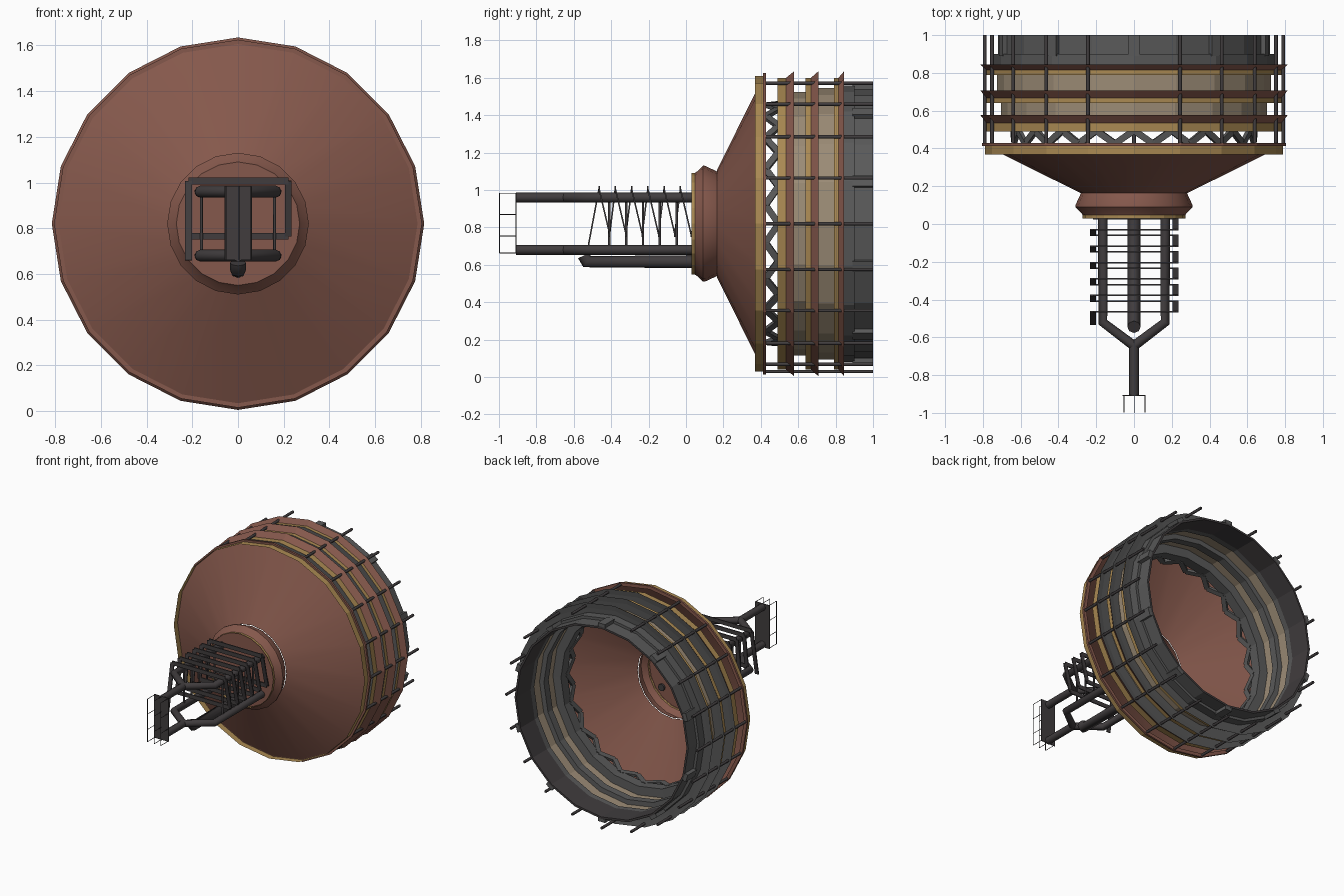
import bpy, bmesh, math
from mathutils import Vector

if "Cube" in bpy.data.objects:
    bpy.data.objects.remove(bpy.data.objects["Cube"])

CZ = 0.82      # height of the main axis (runs along y)
N = 20         # sides of the round parts


def mat(name, rgb):
    m = bpy.data.materials.new(name)
    m.diffuse_color = (*rgb, 1)
    m.use_nodes = True
    m.node_tree.nodes["Principled BSDF"].inputs["Base Color"].default_value = m.diffuse_color
    return m


BROWN = mat("rust brown", (0.235, 0.098, 0.072))
DARK = mat("dark iron", (0.052, 0.046, 0.048))
GREY = mat("steel grey", (0.10, 0.10, 0.10))
GOLD = mat("brass", (0.40, 0.25, 0.085))
BEIGE = mat("beige lining", (0.33, 0.26, 0.18))


def finish(name, bm, mats, smooth=False):
    bmesh.ops.recalc_face_normals(bm, faces=bm.faces)
    me = bpy.data.meshes.new(name)
    bm.to_mesh(me)
    bm.free()
    for m in mats:
        me.materials.append(m)
    ob = bpy.data.objects.new(name, me)
    bpy.context.collection.objects.link(ob)
    if smooth:
        bpy.context.view_layer.objects.active = ob
        ob.select_set(True)
        bpy.ops.object.shade_smooth_by_angle(angle=math.radians(25))
        ob.select_set(False)
    return ob


def polar(r, a, y):
    return Vector((r * math.sin(a), y, CZ + r * math.cos(a)))


def lathe(name, profile, mats, closed=False, smooth=False):
    """Spin (radius, y) points round the axis; one material per profile segment."""
    bm = bmesh.new()
    slots = list(dict.fromkeys(mats))
    rings = [[bm.verts.new(polar(r, 2 * math.pi * i / N, y)) for i in range(N)]
             for r, y in profile]
    for s in range(len(rings) if closed else len(rings) - 1):
        a, b = rings[s], rings[(s + 1) % len(rings)]
        for i in range(N):
            f = bm.faces.new((a[i], a[(i + 1) % N], b[(i + 1) % N], b[i]))
            f.material_index = slots.index(mats[s % len(mats)])
    return finish(name, bm, slots, smooth)


def tubes(name, paths, radius, m, res=2):
    cu = bpy.data.curves.new(name, 'CURVE')
    cu.dimensions = '3D'
    cu.bevel_depth, cu.bevel_resolution, cu.use_fill_caps = radius, res, True
    for path in paths:
        sp = cu.splines.new('POLY')
        sp.points.add(len(path) - 1)
        for p, co in zip(sp.points, path):
            p.co = (*co, 1)
    cu.materials.append(m)
    ob = bpy.data.objects.new(name, cu)
    bpy.context.collection.objects.link(ob)


def bar(bm, p, q, w, t, side):
    """Rectangular bar from p to q; 'side' is the approximate thickness direction."""
    p, q = Vector(p), Vector(q)
    d = (q - p).normalized()
    u = d.cross(Vector(side)).normalized()
    v = u.cross(d)
    ring = [(-1, -1), (1, -1), (1, 1), (-1, 1)]
    a, b = [[bm.verts.new(c + u * (i * w / 2) + v * (j * t / 2)) for i, j in ring] for c in (p, q)]
    bm.faces.new(a)
    bm.faces.new(b)
    for i in range(4):
        bm.faces.new((a[i], a[(i + 1) % 4], b[(i + 1) % 4], b[i]))


# --- funnel and hub ---
lathe("funnel", [(0.285, 0.165), (0.80, 0.42)], [BROWN], smooth=True)
lathe("hub", [(0.001, 0.045), (0.27, 0.045), (0.28, 0.06), (0.31, 0.09), (0.31, 0.10), (0.28, 0.165)],
      [BROWN], smooth=True)
lathe("hub_band", [(0.272, 0.03), (0.272, 0.062)], [GOLD])
lathe("funnel_band", [(0.79, 0.368), (0.79, 0.413)], [GOLD])
lathe("funnel_rim", [(0.78, 0.413), (0.805, 0.413), (0.805, 0.428), (0.78, 0.428)], [BROWN], closed=True)

# --- three hoops: grey core, brass band, slanted brown flange ---
for k, (y0, y1, y2, inner) in enumerate([(0.49, 0.535, 0.578, 0.64), (0.64, 0.668, 0.708, 0.69),
                                         (0.79, 0.815, 0.845, 0.705)]):
    lathe(f"hoop_{k + 1}", [(inner, y0), (0.78, y0), (0.78, y1), (0.815, y2), (0.775, y2 - 0.006), (inner, y2 - 0.012)],
          [GREY, GOLD, BROWN, GREY, GREY, GREY], closed=True)

# --- beige lining between the hoops, grey tail shell ---
lathe("lining_front", [(0.705, 0.56), (0.705, 0.645)], [BEIGE])
lathe("lining_rear", [(0.725, 0.69), (0.725, 0.795)], [BEIGE])
lathe("tail_shell", [(0.74, 0.83), (0.74, 0.90), (0.72, 0.90), (0.72, 1.0), (0.705, 1.0), (0.705, 0.83)],
      [GREY, GREY, GREY, DARK, DARK, DARK], closed=True)

# raised posts on the tail shell and zigzag lattice behind the funnel
bm = bmesh.new()
lat = bmesh.new()
for i in range(N):
    a = 2 * math.pi * i / N
    h = math.pi / N
    if i % 2 == 0:
        bar(bm, polar(0.73, a, 0.89), polar(0.73, a, 1.0), 0.06, 0.025, polar(1, a, 0) - Vector((0, 0, CZ)))
    out = polar(1, a, 0) - Vector((0, 0, CZ))
    bar(lat, polar(0.645, a - h, 0.425), polar(0.645, a, 0.495), 0.035, 0.02, out)
    bar(lat, polar(0.645, a, 0.495), polar(0.645, a + h, 0.425), 0.035, 0.02, out)
finish("tail_posts", bm, [GREY])
finish("zigzag_lattice", lat, [GREY])

# --- long rods round the drum (none at the very top) ---
tubes("drum_rods", [[polar(0.79, 2 * math.pi * i / N, 0.42), polar(0.79, 2 * math.pi * i / N, 1.0)]
                    for i in range(1, N)], 0.010, DARK, 1)

# --- upper and lower forks that join into the nose ---
forks = []
for z in (0.96, 0.68):
    for s in (-1, 1):
        forks.append([(s * 0.165, 0.06, z), (s * 0.165, -0.52, z), (0, -0.645, z)])
    forks.append([(0, -0.63, z), (0, -0.91, z)])
tubes("fork_tubes", forks, 0.026, DARK)
tubes("fork_struts", [[(s * 0.16, -0.41 + 0.09 * i, 0.68), (s * 0.16, -0.41 + 0.09 * i, 0.96)]
                      for s in (-1, 1) for i in range(5)], 0.007, DARK, 1)

# --- pipe under the forks, with an upturned end ---
tubes("lower_pipe", [(lambda: [(0, 0.06, 0.617), (0, -0.53, 0.617), (0, -0.545, 0.65)])()], 0.035, DARK)

# --- square strap coil wound round the forks ---
bm = bmesh.new()
path = [(-0.217, -0.53, 0.66)]
for i in range(6):
    y = -0.465 + 0.087 * i
    path += [(-0.217, y, 1.007), (0.22, y, 1.007), (0.22, y + 0.057, 0.765), (-0.217, y + 0.057, 0.765)]
for p, q in zip(path, path[1:]):
    bar(bm, p, q, 0.03, 0.008, (0, 1, 0))
finish("strap_coil", bm, [DARK])

# --- nose plate with wire ladders in front ---
bm = bmesh.new()
bar(bm, (0, -0.908, 0.66), (0, -0.908, 0.985), 0.12, 0.006, (0, 1, 0))
finish("nose_plate", bm, [DARK])
wires = []
for x in (-0.052, 0.004, 0.058):
    wires.append([(x, -0.997, 0.663), (x, -0.997, 0.983)])
    wires += [[(x, -0.908, z), (x, -0.997, z)] for z in (0.663, 0.755, 0.87, 0.983)]
tubes("nose_wires", wires, 0.0025, DARK, 0)
